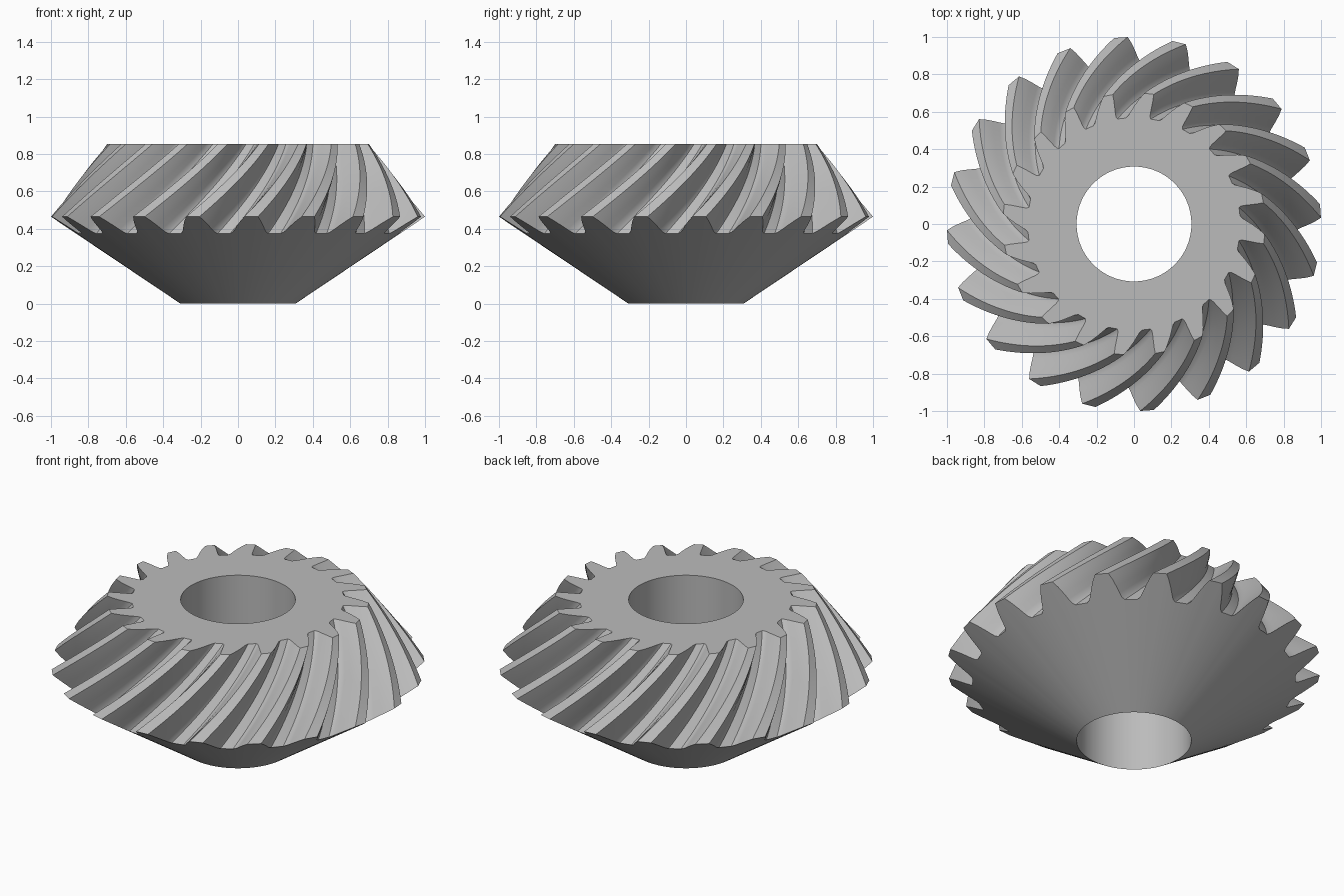
import bpy, bmesh
from math import sin, cos, radians

if "Cube" in bpy.data.objects:
    bpy.data.objects.remove(bpy.data.objects["Cube"], do_unlink=True)

TEETH = 20
PITCH = 360 / TEETH
PHASE = 4.0          # angle of the first tooth at the wide end
BORE = 0.307
TOP = 0.855
APEX = 1.77          # height where all tooth lines meet
ROOT_R, ROOT_Z = 0.866, 0.375
TIP_R, TIP_Z = 1.0, 0.465
STEPS = 16

# Half tooth: angle from tooth centre, height from root (0) to tip (1)
half = [(2.1, 1), (3.2, 0.76), (4.2, 0.5), (5.1, 0.25), (5.8, 0.09), (6.8, 0)]
tooth = [(-a, h) for a, h in reversed(half)] + half + [(PITCH / 2, 0)]
profile = [(PHASE + k * PITCH + a, h) for k in range(TEETH) for a, h in tooth]


def polar(bm, r, degrees, z):
    a = radians(degrees)
    return bm.verts.new((r * cos(a), r * sin(a), z))


def tooth_point(bm, angle, h, t):
    """Point on the spiral tooth surface, t = 0 at the wide end, 1 at the top."""
    r = ROOT_R + (TIP_R - ROOT_R) * h
    z = ROOT_Z + (TIP_Z - ROOT_Z) * h
    d = t * (TOP - z) / (APEX - z)
    twist = 77 * d + 27 * d * d
    return polar(bm, r * (1 - d), angle + twist, z + (APEX - z) * d)


def loft(bm, rings):
    for a, b in zip(rings, rings[1:]):
        for i in range(len(a)):
            j = (i + 1) % len(a)
            bm.faces.new((a[i], a[j], b[j], b[i]))


def ring_edges(bm, ring):
    return [bm.edges.get((ring[i - 1], ring[i])) for i in range(len(ring))]


# Bore, back cone and spiral teeth as one loft
bm = bmesh.new()
rings = [[polar(bm, BORE, a, z) for a, h in profile] for z in (TOP, 0)]
for s in range(STEPS + 1):
    rings.append([tooth_point(bm, a, h, s / STEPS) for a, h in profile])
loft(bm, rings)

# Flat top between the bore and the tooth ends
bmesh.ops.triangle_fill(bm, use_beauty=True, normal=(0, 0, 1),
                        edges=ring_edges(bm, rings[0]) + ring_edges(bm, rings[-1]))
bmesh.ops.recalc_face_normals(bm, faces=bm.faces[:])

mesh = bpy.data.meshes.new("spiral_bevel_gear")
bm.to_mesh(mesh)
bm.free()
gear = bpy.data.objects.new("spiral_bevel_gear", mesh)
bpy.context.collection.objects.link(gear)

# Plain grey metal
grey = bpy.data.materials.new("grey_metal")
grey.use_nodes = True
colour = (0.5, 0.5, 0.5, 1)
grey.diffuse_color = colour
grey.node_tree.nodes["Principled BSDF"].inputs["Base Color"].default_value = colour
mesh.materials.append(grey)

bpy.ops.object.select_all(action="DESELECT")
gear.select_set(True)
bpy.context.view_layer.objects.active = gear
bpy.ops.object.shade_smooth_by_angle(angle=radians(30))
